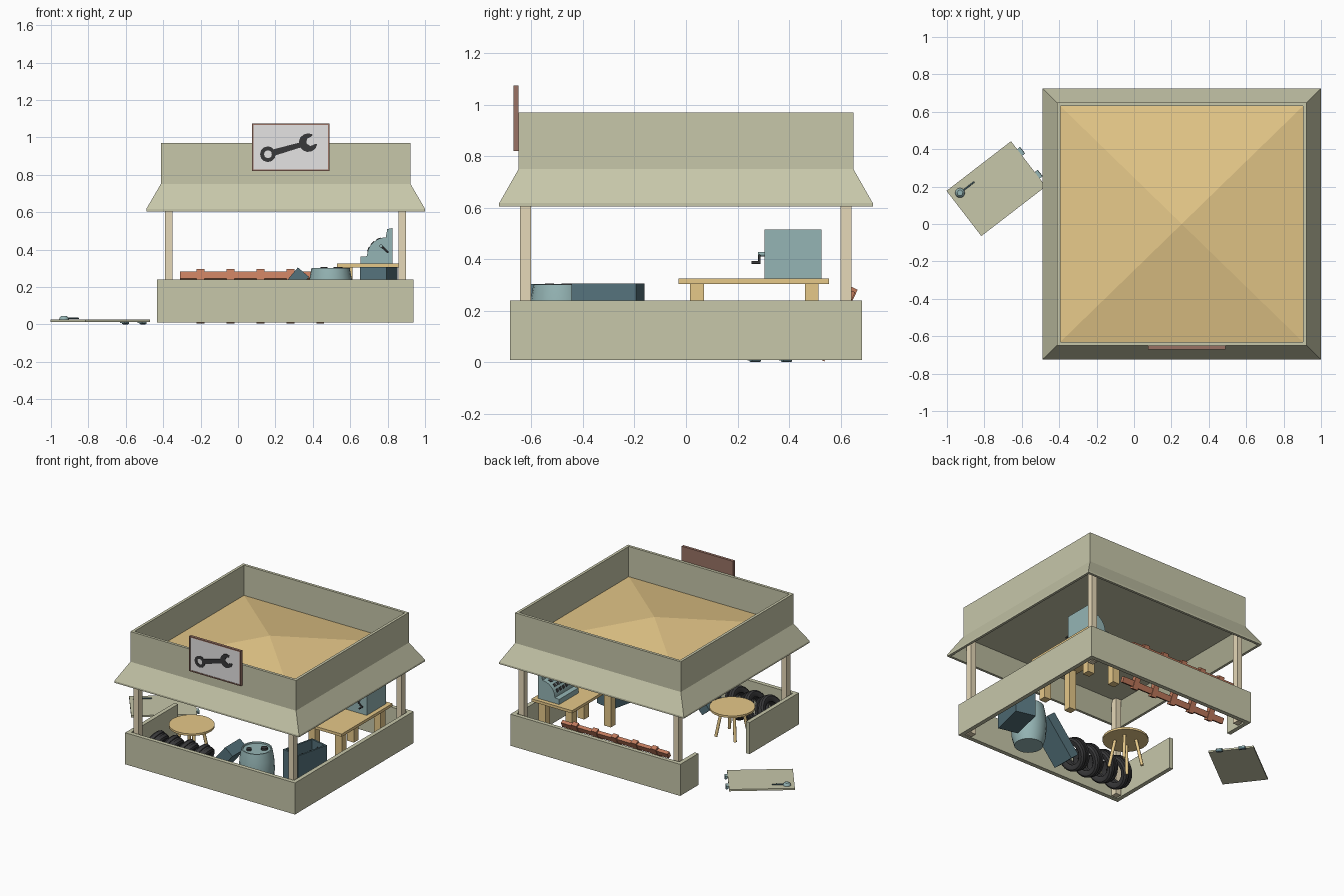
import bpy, bmesh, math
from mathutils import Vector, Matrix

if "Cube" in bpy.data.objects:
    bpy.data.objects.remove(bpy.data.objects["Cube"])

def mat(name, r, g, b):
    m = bpy.data.materials.new(name)
    m.diffuse_color = (r, g, b, 1)
    m.use_nodes = True
    m.node_tree.nodes["Principled BSDF"].inputs["Base Color"].default_value = m.diffuse_color
    return m

OLIVE = mat("olive plaster", 0.57, 0.57, 0.40)
TAN = mat("tan wood", 0.79, 0.58, 0.25)
BEIGE = mat("beige post", 0.79, 0.69, 0.48)
TEAL = mat("light teal metal", 0.30, 0.46, 0.46)
DARK = mat("dark teal metal", 0.09, 0.17, 0.20)
RED = mat("red wood", 0.54, 0.20, 0.11)
BROWN = mat("brown frame", 0.32, 0.17, 0.13)
GREY = mat("pale grey panel", 0.78, 0.77, 0.77)
BLACK = mat("dark rubber", 0.04, 0.04, 0.042)
R = math.radians

def finish(name, bm, mats, loc=(0, 0, 0), rot=(0, 0, 0), smooth=False):
    bmesh.ops.recalc_face_normals(bm, faces=bm.faces)
    me = bpy.data.meshes.new(name)
    bm.to_mesh(me)
    bm.free()
    ob = bpy.data.objects.new(name, me)
    bpy.context.collection.objects.link(ob)
    for m in (mats if isinstance(mats, list) else [mats]):
        me.materials.append(m)
    ob.location, ob.rotation_euler = loc, rot
    if smooth:
        bpy.ops.object.select_all(action='DESELECT')
        ob.select_set(True)
        bpy.context.view_layer.objects.active = ob
        bpy.ops.object.shade_smooth_by_angle(angle=R(40))
    return ob

def box(name, c, s, m, rot=(0, 0, 0)):
    bm = bmesh.new()
    bmesh.ops.create_cube(bm, size=1)
    bmesh.ops.scale(bm, vec=s, verts=bm.verts)
    return finish(name, bm, m, c, rot)

def span(name, x, y, z, m):
    return box(name, [(a + b) / 2 for a, b in (x, y, z)], [b - a for a, b in (x, y, z)], m)

def rod(name, p, q, r, m, seg=10):
    p, q = Vector(p), Vector(q)
    bm = bmesh.new()
    bmesh.ops.create_cone(bm, cap_ends=True, segments=seg, radius1=r, radius2=r, depth=(q - p).length)
    return finish(name, bm, m, (p + q) / 2, (q - p).to_track_quat('Z', 'Y').to_euler(), True)

def lathe(name, prof, seg, m, loc, rot=(0, 0, 0), closed=False, smooth=True):
    bm = bmesh.new()
    rings = [[bm.verts.new((r * math.cos(2 * math.pi * i / seg), r * math.sin(2 * math.pi * i / seg), z))
              for i in range(seg)] for r, z in prof]
    for a, b in zip(rings, rings[1:] + rings[:1] if closed else rings[1:]):
        for i in range(seg):
            j = (i + 1) % seg
            bm.faces.new((a[i], a[j], b[j], b[i]))
    if not closed:
        bm.faces.new(rings[0])
        bm.faces.new(rings[-1])
    return finish(name, bm, m, loc, rot, smooth)

def plate(name, pts, y0, y1, m, loc=(0, 0, 0), rot=(0, 0, 0)):
    """Outline in x/z, extruded along y."""
    bm = bmesh.new()
    f = bm.faces.new([bm.verts.new((x, y0, z)) for x, z in pts])
    g = bmesh.ops.extrude_face_region(bm, geom=[f])["geom"]
    bmesh.ops.translate(bm, vec=(0, y1 - y0, 0), verts=[v for v in g if isinstance(v, bmesh.types.BMVert)])
    return finish(name, bm, m, loc, rot)

# roof: ceiling, hollow skirt, parapet and shallow pyramid inside
bm = bmesh.new()
rings = []
for hx, hy, z in [(.650, .632, .735), (.727, .707, .605), (.745, .725, .605), (.745, .725, .618), (.668, .65, .75),
                  (.668, .65, .97), (.648, .63, .97), (.648, .63, .75)]:
    rings.append([bm.verts.new((.255 + sx * hx, sy * hy, z)) for sx, sy in ((-1, -1), (1, -1), (1, 1), (-1, 1))])
for a, b in zip(rings, rings[1:]):
    for i in range(4):
        bm.faces.new((a[i], a[i - 1], b[i - 1], b[i]))
bm.faces.new(rings[0])
peak = bm.verts.new((.255, 0, .87))
for i in range(4):
    bm.faces.new((rings[-1][i], rings[-1][i - 1], peak)).material_index = 1
finish("roof", bm, [OLIVE, TAN])

# low walls with a doorway on the left, and corner posts
T, Z, X0, X1, Y = .03, (.01, .24), -.432, .938, .683
span("front_wall", (X0, X1), (-Y, T - Y), Z, OLIVE)
span("back_wall", (X0, X1), (Y - T, Y), Z, OLIVE)
span("right_wall", (X1 - T, X1), (T - Y, Y - T), Z, OLIVE)
span("left_wall_front", (X0, X0 + T), (T - Y, -.115), Z, OLIVE)
span("left_wall_back", (X0, X0 + T), (.475, Y - T), Z, OLIVE)
for x in (-.37, .878):
    for y in (-.623, .621):
        span("corner_post", (x - .021, x + .021), (y - .022, y + .022), (.01, .74), BEIGE)

# sign with wrench
span("sign_panel", (.08, .485), (-.666, -.654), (.825, 1.07), GREY)
span("sign_back", (.075, .49), (-.658, -.65), (.82, 1.075), BROWN)
for z in (.82, 1.067):
    span("sign_frame_rail", (.075, .49), (-.67, -.652), (z, z + .008), BROWN)
for x in (.075, .482):
    span("sign_frame_side", (x, x + .008), (-.67, -.652), (.82, 1.075), BROWN)
tilt = (0, R(-16), 0)
lathe("wrench_ring", [(.042, 0), (.021, 0), (.021, .004), (.042, .004)], 12, BLACK, (.16, -.666, .91),
      (R(90), 0, 0), True, False)
plate("wrench_handle", [(.036, -.017), (.20, -.013), (.20, .013), (.036, .017)], -.67, -.666, BLACK, (.16, 0, .91), tilt)
jaw = [(.05 * math.cos(R(a)), .05 * math.sin(R(a))) for a in range(35, 326, 29)]
plate("wrench_jaw", jaw + [(.03, -.022), (.003, -.022), (-.01, 0), (.003, .022), (.03, .022)], -.67, -.666,
      BLACK, (.375, 0, .972), (0, R(-25), 0))

# door lying outside
A = R(37.6)
def on_door(u, v, z):
    p = Matrix.Rotation(A, 3, 'Z') @ Vector((u, v, 0))
    return (p.x - .737, p.y + .189, z)
box("door", on_door(0, 0, .019), (.435, .305, .013), OLIVE, (0, 0, A))
for v in (.077, -.077):
    box("door_hinge", on_door(.222, v, .015), (.028, .042, .016), TEAL, (0, 0, A))
    rod("hinge_pin", on_door(.230, v - .022, .009), on_door(.230, v + .022, .009), .008, DARK)
lathe("door_knob", [(.026, .025), (.024, .036), (.015, .045)], 16, TEAL, on_door(-.167, .10, 0))
rod("door_lever", on_door(-.167, .10, .032), on_door(-.07, .10, .032), .004, DARK)

# ladder leaning on the back wall
lean = R(-25)
def on_ladder(x, h, o=0):
    p = Matrix.Rotation(lean, 3, 'X') @ Vector((x, o, h))
    return (p.x, p.y + .586, p.z + .150)
for h in (-.12, .12):
    box("ladder_rail", on_ladder(.12, h), (.86, .026, .04), RED, (lean, 0, 0))
for i in range(5):
    box("ladder_rung", on_ladder(-.2 + .16 * i, 0), (.042, .034, .307), RED, (lean, 0, 0))

# round table
rod("round_table_top", (-.17, -.29, .207), (-.17, -.29, .222), .152, TAN, 24)
for i in range(4):
    c, s = math.cos(R(45 + 90 * i)), math.sin(R(45 + 90 * i))
    rod("round_table_leg", (-.17 + .07 * c, -.29 + .07 * s, .208), (-.17 + .11 * c, -.29 + .11 * s, .012), .011, TAN)

# leaning tyres
tyre = [(.066, -.028), (.078, -.038), (.1, -.039), (.112, -.029), (.114, -.008), (.107, -.006), (.107, .006),
        (.114, .008), (.112, .029), (.1, .039), (.078, .038), (.066, .028), (.074, .022), (.074, -.022)]
for i in range(4):
    lathe("tyre", tyre, 24, BLACK, (-.30 + .122 * i, -.535, .122), (0, R(90 + 28), 0), True)

# leaning case
box("leaning_case", (.247, -.52, .157), (.078, .17, .32), DARK, (0, R(40), 0))

# barrel
lathe("barrel", [(.095, .01), (.112, .07), (.12, .155), (.114, .24), (.102, .303), (.094, .303), (.092, .294)],
      20, TEAL, (.495, -.49, 0))
for x, y, r in ((.46, -.53, .018), (.535, -.46, .024)):
    rod("barrel_cap", (x, y, .29), (x, y, .307), r, BLACK, 12)

# open crate
CR = R(-13)
def on_crate(u, v, z):
    p = Matrix.Rotation(CR, 3, 'Z') @ Vector((u, v, 0))
    return (p.x + .753, p.y - .303, z)
for s in (-1, 1):
    box("crate_side", on_crate(s * .067, 0, .158), (.012, .257, .296), DARK, (0, 0, CR))
    box("crate_end", on_crate(0, s * .1225, .158), (.122, .012, .296), DARK, (0, 0, CR))
box("crate_floor", on_crate(0, 0, .02), (.122, .233, .02), DARK, (0, 0, CR))
for v in (-.07, .0, .06):
    rod("crate_bar", on_crate(-.03, v, .03), on_crate(.03, v + .03, .28), .014, BLACK, 8)

# workbench
span("bench_top", (.53, .857), (-.03, .555), (.305, .325), TAN)
for x in (.585, .80):
    for y in (.042, .488):
        span("bench_leg", (x - .027, x + .027), (y - .027, y + .027), (.01, .305), TAN)

# till with keys and crank
arc = [(.79 - .1 * math.cos(R(a)), .365 + .1 * math.sin(R(a))) for a in range(0, 91, 10)]
plate("till_body", [(.655, .325), (.655, .362)] + arc + [(.798, .51), (.825, .515), (.825, .325)], .305, .525, TEAL)
for a in (22, 45, 68):
    for k in range(5):
        box("till_key", (.79 - .099 * math.cos(R(a)), .345 + .035 * k, .365 + .099 * math.sin(R(a))),
            (.008, .022, .024), BLACK, (0, R(a), 0))
rod("crank_axle", (.765, .31, .42), (.765, .28, .42), .009, TEAL)
rod("crank_arm", (.765, .285, .42), (.80, .285, .387), .005, BLACK)
rod("crank_handle", (.80, .29, .387), (.80, .255, .387), .006, BLACK)
